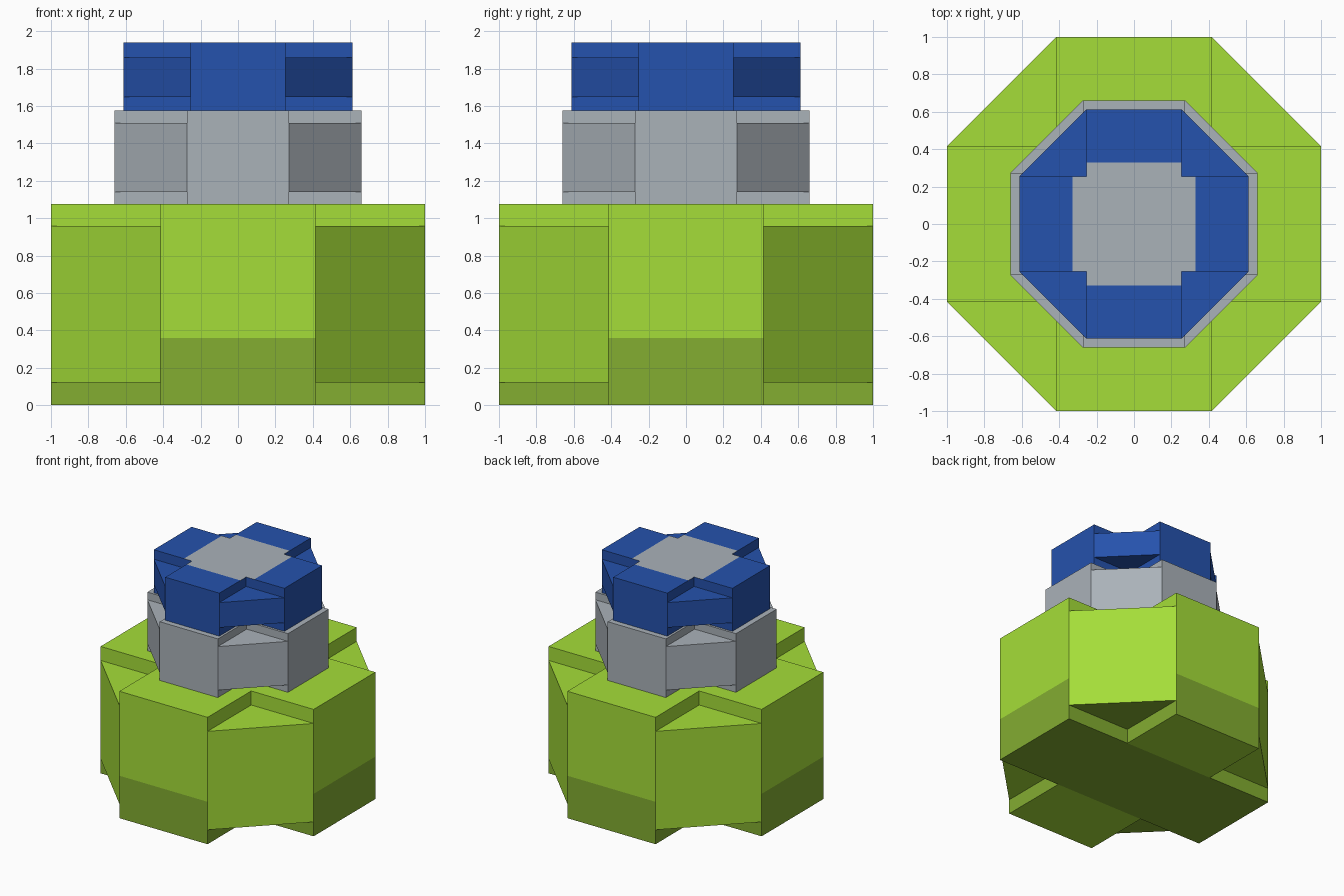
import bpy, bmesh, math
from mathutils import Matrix

cube = bpy.data.objects.get("Cube")
if cube:
    bpy.data.objects.remove(cube, do_unlink=True)


def make_material(name, hex_rgb):
    lin = []
    for i in (0, 2, 4):
        c = int(hex_rgb[i:i + 2], 16) / 255
        lin.append(c / 12.92 if c <= 0.04045 else ((c + 0.055) / 1.055) ** 2.4)
    mat = bpy.data.materials.new(name)
    mat.use_nodes = True
    mat.diffuse_color = (*lin, 1)
    bsdf = mat.node_tree.nodes["Principled BSDF"]
    bsdf.inputs["Base Color"].default_value = (*lin, 1)
    bsdf.inputs["Roughness"].default_value = 0.8
    return mat


LIME = make_material("lime_green", "A5DE38")
OLIVE = make_material("dark_green", "83AD31")
GREY = make_material("grey", "AAB2B9")
BLUE = make_material("blue", "2552AD")


def cross_block(name, reach, half, z0, z1, mats, rule=None, z_cuts=(), side_cuts=(), turn=0):
    """Plus-shaped prism: a square centre and four arms, extruded upwards."""
    bm = bmesh.new()
    centre = [(-half, -half), (half, -half), (half, half), (-half, half)]
    arm = [(half, -half), (reach, -half), (reach, half), (half, half)]
    bm.faces.new([bm.verts.new((x, y, z0)) for x, y in centre])
    for k in range(4):
        rot = Matrix.Rotation(k * math.pi / 2, 3, 'Z')
        verts = [bm.verts.new((x, y, z0)) for x, y in arm]
        bmesh.ops.rotate(bm, verts=verts, matrix=rot)
        bm.faces.new(verts)
    bmesh.ops.remove_doubles(bm, verts=bm.verts[:], dist=1e-4)
    top = bmesh.ops.extrude_face_region(bm, geom=bm.faces[:], use_keep_orig=True)
    bmesh.ops.translate(bm, vec=(0, 0, z1 - z0),
                        verts=[g for g in top["geom"] if isinstance(g, bmesh.types.BMVert)])
    # Cut lines where the colour changes
    planes = [((0, 0, z), (0, 0, 1)) for z in z_cuts]
    for s in side_cuts:
        planes += [((s, 0, 0), (1, 0, 0)), ((0, s, 0), (0, 1, 0))]
    for co, no in planes:
        bmesh.ops.bisect_plane(bm, geom=bm.verts[:] + bm.edges[:] + bm.faces[:],
                               plane_co=co, plane_no=no)
    bmesh.ops.recalc_face_normals(bm, faces=bm.faces[:])
    bm.normal_update()
    for f in bm.faces:
        f.material_index = rule(f.calc_center_median(), f.normal) if rule else 0
    mesh = bpy.data.meshes.new(name)
    bm.to_mesh(mesh)
    bm.free()
    for m in mats:
        mesh.materials.append(m)
    obj = bpy.data.objects.new(name, mesh)
    obj.rotation_euler.z = turn
    bpy.context.collection.objects.link(obj)
    return obj


BASE_R, BASE_W, BAND = 1.0, 0.414, 0.36
CAP = 0.33
DIAGONAL = math.pi / 4


def base_rule(c, n):
    # Dark lower band and dark underside along one bar
    if n.z < -0.5:
        return 1 if abs(c.y) < BASE_W else 0
    return 1 if c.z < BAND else 0


def base_diagonal_rule(c, n):
    return 1 if n.z < -0.5 and abs(c.y) < BASE_W else 0


def cap_rule(c, n):
    # Grey square on the top
    return 1 if n.z > 0.5 and max(abs(c.x), abs(c.y)) < CAP else 0


# Wide green base
cross_block("base_cross", BASE_R, BASE_W, 0, 1.077, [LIME, OLIVE], base_rule, z_cuts=[BAND])
cross_block("base_diagonal_cross", BASE_R, BASE_W, 0.122, 0.958, [LIME, OLIVE],
            base_diagonal_rule, turn=DIAGONAL)

# Grey middle collar
cross_block("collar_cross", 0.66, 0.273, 1.077, 1.575, [GREY])
cross_block("collar_diagonal_cross", 0.66, 0.273, 1.14, 1.51, [GREY], turn=DIAGONAL)

# Blue cap with a grey top
cross_block("cap_cross", 0.613, 0.254, 1.575, 1.94, [BLUE, GREY], cap_rule,
            side_cuts=[-CAP, CAP])
cross_block("cap_diagonal_cross", 0.613, 0.254, 1.648, 1.86, [BLUE], turn=DIAGONAL)
